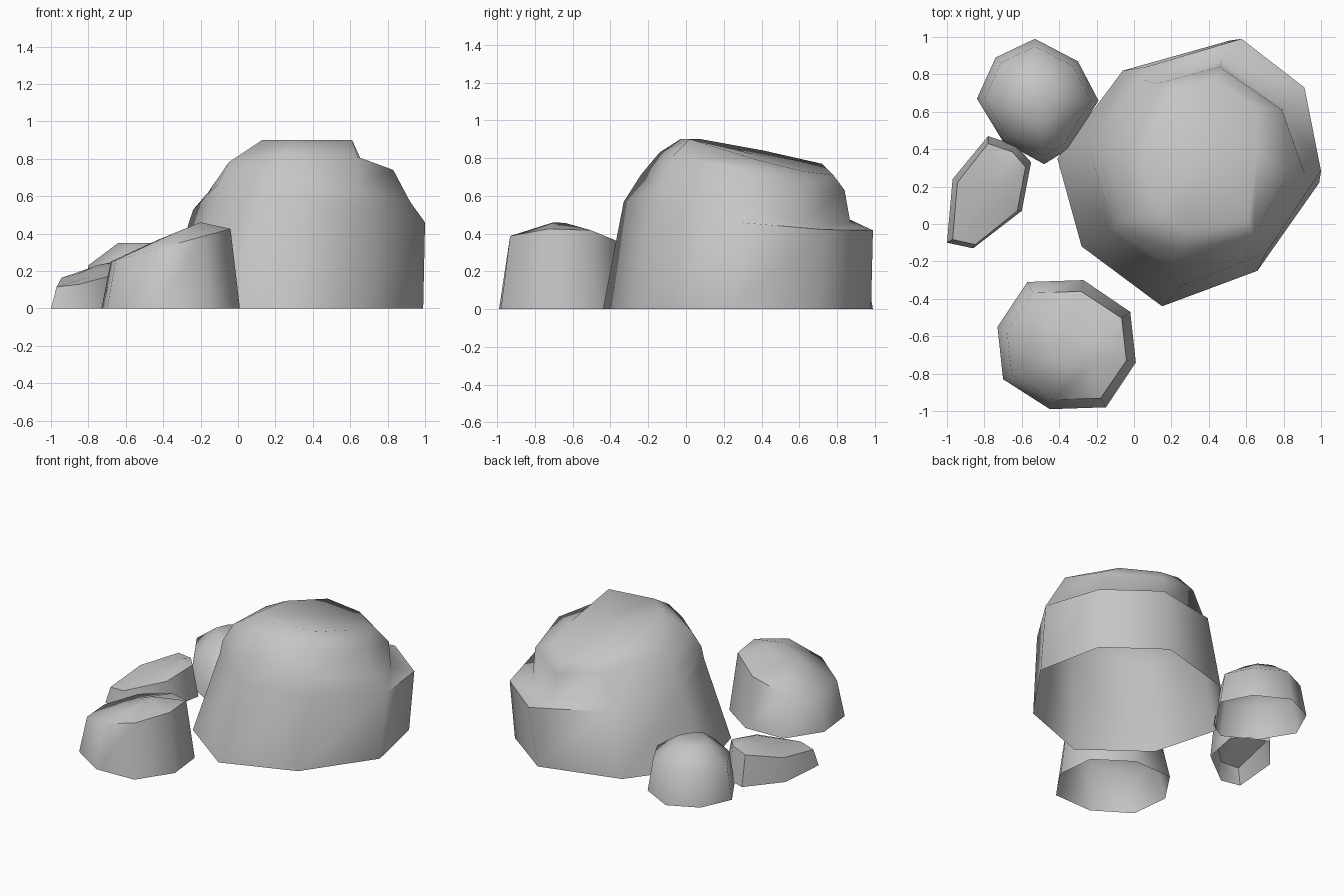
import bpy
import bmesh
import math

default_cube = bpy.data.objects.get("Cube")
if default_cube:
    bpy.data.objects.remove(default_cube, do_unlink=True)

# Single stone colour
stone = bpy.data.materials.new("stone_grey")
stone.use_nodes = True
colour = (0.56, 0.56, 0.56, 1.0)
stone.diffuse_color = colour
shader = next(n for n in stone.node_tree.nodes if n.type == "BSDF_PRINCIPLED")
shader.inputs["Base Color"].default_value = colour
shader.inputs["Roughness"].default_value = 0.9


def tilted_ring(outline, x_range, y_range, height, tilt_x=0.0, tilt_y=0.0):
    """Refit a ground outline into a new footprint on a sloping plane."""
    xs = [point[0] for point in outline]
    ys = [point[1] for point in outline]
    ring = []
    for x, y in outline:
        u = (x - min(xs)) / (max(xs) - min(xs))
        v = (y - min(ys)) / (max(ys) - min(ys))
        ring.append((
            x_range[0] + u * (x_range[1] - x_range[0]),
            y_range[0] + v * (y_range[1] - y_range[0]),
            height + tilt_x * u + tilt_y * v))
    return ring


def build_rock(name, outline, upper_rings):
    """Join the ground outline and the rings above it into one smooth rock."""
    bm = bmesh.new()
    levels = [[(x, y, 0) for x, y in outline]] + upper_rings
    rings = [[bm.verts.new(point) for point in level] for level in levels]

    # Side bands between neighbouring rings
    count = len(outline)
    for lower, upper in zip(rings, rings[1:]):
        for i in range(count):
            j = (i + 1) % count
            bm.faces.new((lower[i], lower[j], upper[j], upper[i]))

    # Faceted crown; the underside stays open
    crown = bm.faces.new(rings[-1])
    bmesh.ops.poke(bm, faces=[crown])
    bmesh.ops.recalc_face_normals(bm, faces=bm.faces)

    mesh = bpy.data.meshes.new(name)
    bm.to_mesh(mesh)
    bm.free()
    mesh.materials.append(stone)
    rock = bpy.data.objects.new(name, mesh)
    bpy.context.collection.objects.link(rock)

    bpy.ops.object.select_all(action="DESELECT")
    rock.select_set(True)
    bpy.context.view_layer.objects.active = rock
    bpy.ops.object.shade_smooth_by_angle(angle=math.radians(60))


# Main boulder: skirt, ledge at the back, shoulder and sloping crown
boulder_base = [
    (0.15, -0.44), (0.66, -0.25), (0.99, 0.22), (0.89, 0.7),
    (0.51, 0.98), (-0.06, 0.82), (-0.41, 0.35), (-0.28, -0.12)]
boulder_skirt = tilted_ring(
    boulder_base, (-0.24, 1.0), (-0.33, 0.99), 0.6, -0.08, -0.13)
boulder_ledge = [
    (0.2, -0.24, 0.71), (0.64, -0.15, 0.64), (0.92, 0.25, 0.57),
    (0.8, 0.62, 0.46), (0.47, 0.87, 0.46), (0.05, 0.77, 0.52),
    (-0.16, 0.4, 0.62), (-0.11, -0.02, 0.66)]
boulder_shoulder = [
    (0.24, -0.14, 0.83), (0.64, -0.07, 0.81), (0.83, 0.28, 0.74),
    (0.79, 0.61, 0.65), (0.46, 0.84, 0.63), (0.12, 0.75, 0.7),
    (-0.07, 0.42, 0.75), (-0.05, 0.02, 0.78)]
boulder_crown = [
    (0.28, -0.03, 0.9), (0.61, 0.02, 0.9), (0.66, 0.38, 0.79),
    (0.65, 0.62, 0.73), (0.43, 0.78, 0.71), (0.22, 0.72, 0.77),
    (0.1, 0.41, 0.84), (0.13, 0.08, 0.9)]
build_rock("large_boulder", boulder_base,
           [boulder_skirt, boulder_ledge, boulder_shoulder, boulder_crown])

# Front rock, rising to the model's left
front_base = [
    (-0.45, -0.99), (-0.15, -0.98), (0.01, -0.74), (-0.02, -0.47),
    (-0.27, -0.3), (-0.57, -0.31), (-0.73, -0.55), (-0.7, -0.83)]
build_rock("front_rock", front_base, [
    tilted_ring(front_base, (-0.68, -0.04), (-0.94, -0.36), 0.25, 0.175),
    tilted_ring(front_base, (-0.42, -0.2), (-0.76, -0.6), 0.37, 0.09)])

# Rounded rock at the back
back_base = [
    (-0.53, 0.99), (-0.74, 0.89), (-0.84, 0.67), (-0.7, 0.44),
    (-0.48, 0.32), (-0.35, 0.4), (-0.19, 0.66), (-0.3, 0.87)]
build_rock("back_rock", back_base, [
    tilted_ring(back_base, (-0.8, -0.23), (0.36, 0.95), 0.23),
    tilted_ring(back_base, (-0.64, -0.4), (0.53, 0.79), 0.35)])

# Low wedge-shaped rock at the side
side_base = [
    (-1.0, -0.1), (-0.86, -0.13), (-0.6, 0.07), (-0.55, 0.33),
    (-0.63, 0.42), (-0.78, 0.47), (-0.97, 0.24)]
build_rock("side_rock", side_base, [
    tilted_ring(side_base, (-0.97, -0.58), (-0.11, 0.43), 0.11, 0.06, 0.08),
    tilted_ring(side_base, (-0.87, -0.64), (0.03, 0.35), 0.15, 0.06, 0.05)])
